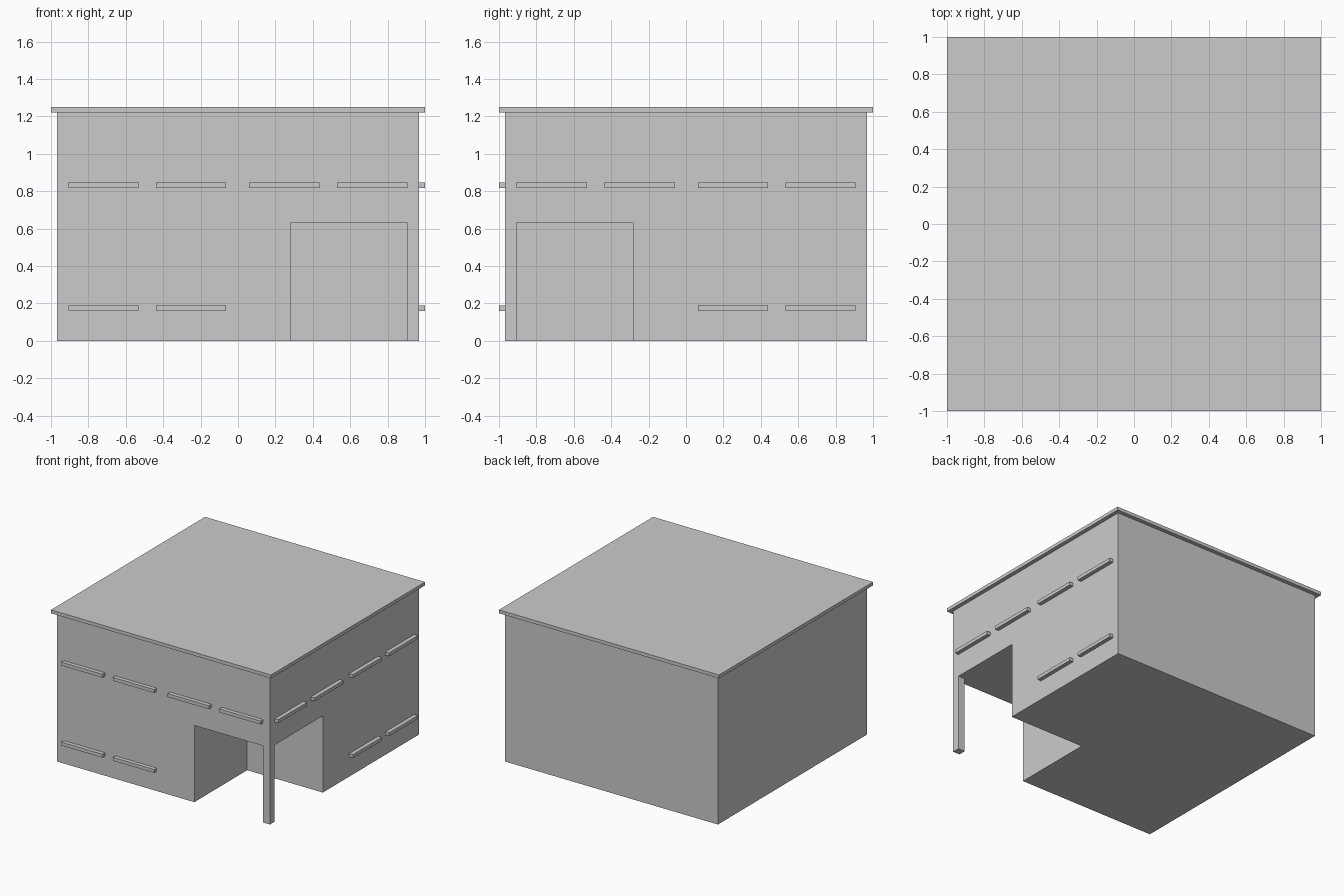
import bpy
import bmesh

if "Cube" in bpy.data.objects:
    bpy.data.objects.remove(bpy.data.objects["Cube"])

WALL = 0.967     # half width of the walls
EDGE = 1.0       # half width of the roof and ledge fronts
ROOF_Z, TOP_Z = 1.222, 1.25


def prism(name, points, z0, z1):
    """Extrude a flat outline from z0 up to z1."""
    bm = bmesh.new()
    face = bm.faces.new([bm.verts.new((x, y, z0)) for x, y in points])
    up = bmesh.ops.extrude_face_region(bm, geom=[face])["geom"]
    bmesh.ops.translate(bm, vec=(0, 0, z1 - z0),
                        verts=[v for v in up if isinstance(v, bmesh.types.BMVert)])
    bmesh.ops.recalc_face_normals(bm, faces=bm.faces)
    mesh = bpy.data.meshes.new(name)
    bm.to_mesh(mesh)
    bm.free()
    obj = bpy.data.objects.new(name, mesh)
    bpy.context.collection.objects.link(obj)
    return obj


def box(name, x0, x1, y0, y1, z0, z1):
    return prism(name, [(x0, y0), (x1, y0), (x1, y1), (x0, y1)], z0, z1)


# Walls, with a corner porch cut out that leaves a post standing
walls = box("walls", -WALL, WALL, -WALL, WALL, 0, ROOF_Z)
IN, POST, OUT = 0.28, 0.905, 1.2
cutter = prism("porch_cutter",
               [(IN, -IN), (IN, -OUT), (POST, -OUT), (POST, -POST),
                (OUT, -POST), (OUT, -IN)], -0.2, 0.63)
cutter.hide_render = True
cut = walls.modifiers.new("porch", 'BOOLEAN')
cut.operation = 'DIFFERENCE'
cut.solver = 'EXACT'
cut.object = cutter
bpy.context.view_layer.objects.active = walls
bpy.ops.object.modifier_apply(modifier=cut.name)
bpy.data.objects.remove(cutter)

# Flat roof slab
box("roof", -EDGE, EDGE, -EDGE, EDGE, ROOF_Z, TOP_Z)

# Window ledges, front and right; the lower row skips the porch
LENGTH, THICK = 0.375, 0.028
starts = [-0.907, -0.438, 0.06, 0.53]
for row, z, count in (("upper", 0.818, 4), ("lower", 0.161, 2)):
    for i, a in enumerate(starts[:count]):
        b = a + LENGTH
        box(f"{row}_front_ledge_{i + 1}", a, b, -EDGE, -WALL, z, z + THICK)
        box(f"{row}_right_ledge_{i + 1}", WALL, EDGE, -b, -a, z, z + THICK)
